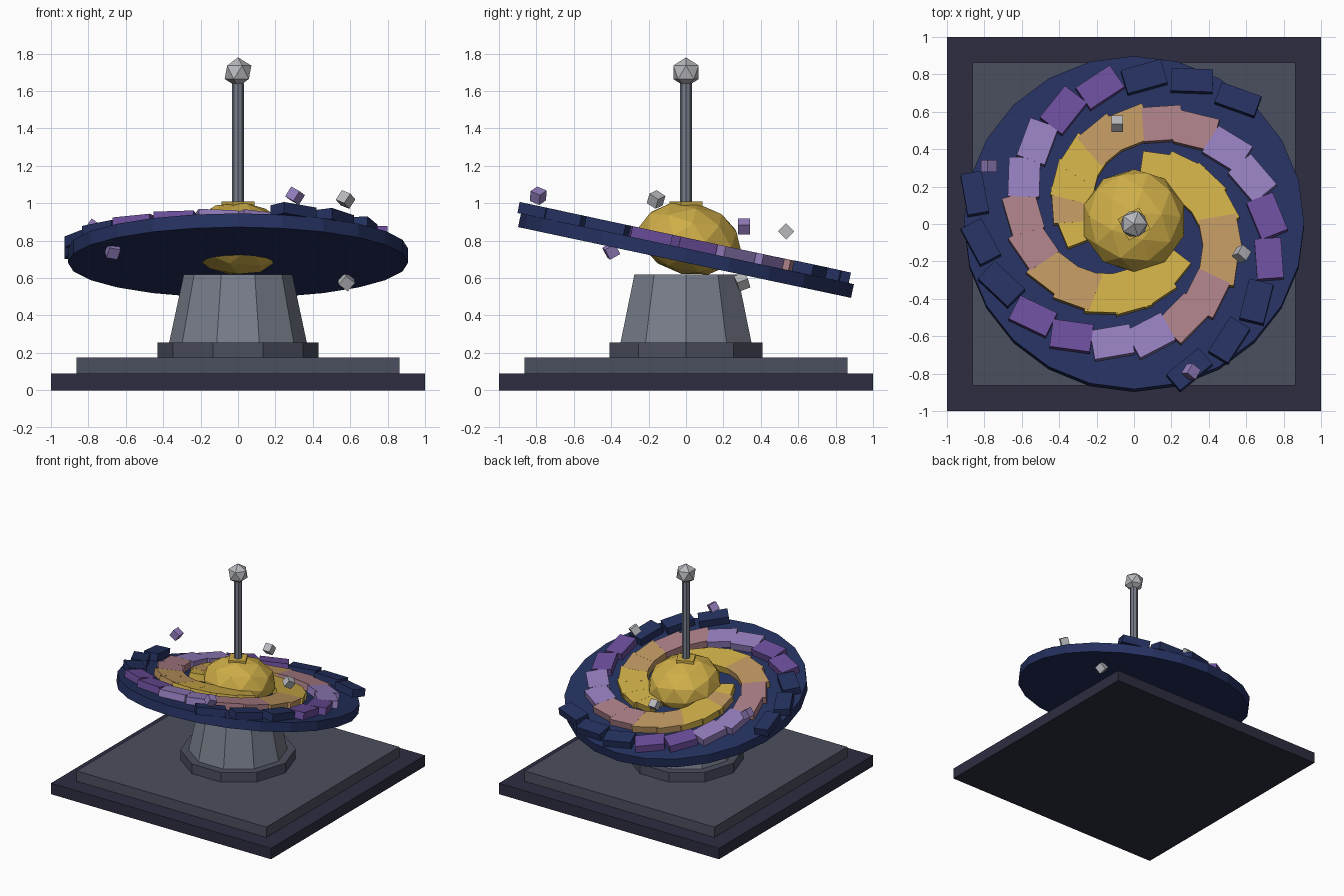
import bpy, bmesh
from math import radians, cos, sin
from mathutils import Matrix, Vector

cube = bpy.data.objects.get("Cube")
if cube:
    bpy.data.objects.remove(cube, do_unlink=True)


def material(name, rgb):
    lin = [((c / 255 + 0.055) / 1.055) ** 2.4 for c in rgb] + [1]
    m = bpy.data.materials.new(name)
    m.use_nodes = True
    m.diffuse_color = lin
    m.node_tree.nodes["Principled BSDF"].inputs["Base Color"].default_value = lin
    return m


DARK = material("dark plinth", (46, 45, 65))
SLATE = material("slate", (75, 78, 94))
GREY = material("steel grey", (120, 126, 139))
SILVER = material("silver", (184, 185, 190))
NAVY = material("navy", (37, 49, 96))
GOLD = material("gold", (207, 174, 72))
TAN = material("tan", (190, 150, 96))
ROSE = material("rose", (170, 126, 134))
LAVENDER = material("lavender", (148, 126, 190))
PURPLE = material("purple", (107, 78, 155))


def finish(name, bm, mats):
    mesh = bpy.data.meshes.new(name)
    bm.to_mesh(mesh)
    bm.free()
    for m in mats:
        mesh.materials.append(m)
    ob = bpy.data.objects.new(name, mesh)
    bpy.context.collection.objects.link(ob)
    return ob


def place(loc, rot=(0, 0, 0), size=(1, 1, 1)):
    r = [radians(a) for a in rot]
    turn = Matrix.Rotation(r[2], 4, 'Z') @ Matrix.Rotation(r[1], 4, 'Y') @ Matrix.Rotation(r[0], 4, 'X')
    return Matrix.Translation(loc) @ turn @ Matrix.Diagonal((*size, 1))


def box(name, mat, matrix):
    bm = bmesh.new()
    bmesh.ops.create_cube(bm, size=1, matrix=matrix)
    return finish(name, bm, [mat])


def prism(name, mat, sides, r1, r2, z1, z2, base=Matrix()):
    bm = bmesh.new()
    # first vertex points along +y
    m = base @ Matrix.Translation((0, 0, (z1 + z2) / 2)) @ Matrix.Rotation(radians(90), 4, 'Z')
    bmesh.ops.create_cone(bm, cap_ends=True, segments=sides, radius1=r1, radius2=r2,
                          depth=z2 - z1, matrix=m)
    return finish(name, bm, [mat])


def ball(name, mat, detail, radius, matrix):
    bm = bmesh.new()
    bmesh.ops.create_icosphere(bm, subdivisions=detail, radius=radius, matrix=matrix)
    return finish(name, bm, [mat])


# Stand
box("plinth", DARK, place((0, 0, 0.045), size=(2, 2, 0.09)))
box("plinth_step", SLATE, place((0, 0, 0.1325), size=(1.725, 1.725, 0.085)))
prism("pedestal_foot", SLATE, 10, 0.43, 0.43, 0.175, 0.255)
prism("pedestal", GREY, 10, 0.368, 0.29, 0.255, 0.62)

# Tilted disc with its central bulge
TILT = place((0, 0, 0.72), (-12, 0, 0))
prism("disc", NAVY, 24, 0.91, 0.91, -0.0375, 0.0375, TILT)
ball("bulge", GOLD, 2, 0.28, TILT @ place((0, 0, 0.092), size=(1, 1, 0.69)))

# Spiral arms made of overlapping blocks, coloured from the core outwards
BANDS = [GOLD, TAN, ROSE, LAVENDER, PURPLE, NAVY]
COUNT = 15
for arm in range(3):
    bm = bmesh.new()
    for i in range(COUNT):
        t = i / (COUNT - 1)
        angle = 62 - 120 * arm - 18 * i
        r = 0.28 + 0.585 * t ** 0.9
        a = radians(angle)
        m = TILT @ place((r * cos(a), r * sin(a), 0.06 + 0.0004 * i), (0, 0, angle - 70),
                         (0.2 + 0.025 * t, 0.24 - 0.125 * t, 0.06))
        verts = bmesh.ops.create_cube(bm, size=1, matrix=m)["verts"]
        band = max(0, min(5, i // 2 - 1))
        if arm == 2 and i == 1:
            band = 1
        for f in {f for v in verts for f in v.link_faces}:
            f.material_index = band
    finish(f"spiral_arm_{arm + 1}", bm, BANDS)

# Rod with collar and finial
box("rod_collar", GOLD, place((0, 0, 0.99), (0, 0, 28), (0.13, 0.13, 0.04)))
prism("rod", GREY, 8, 0.031, 0.031, 0.9, 1.64)
ball("finial", SILVER, 1, 0.08, place((0, 0, 1.7)))

# Floating cubes around the disc
CUBES = [
    (LAVENDER, (0.305, -0.79, 1.04), (25, 20, 60)),
    (SILVER, (0.575, -0.16, 1.02), (20, 30, 60)),
    (SILVER, (0.58, 0.3, 0.58), (25, 35, 20)),
    (SILVER, (-0.09, 0.535, 0.85), (45, 0, 0)),
    (LAVENDER, (-0.775, 0.31, 0.875), (0, 35, 0)),
    (LAVENDER, (-0.67, -0.4, 0.745), (30, 10, 15)),
]
for n, (mat, loc, rot) in enumerate(CUBES):
    box(f"floating_cube_{n + 1}", mat, place(loc, rot, (0.062, 0.062, 0.062)))
